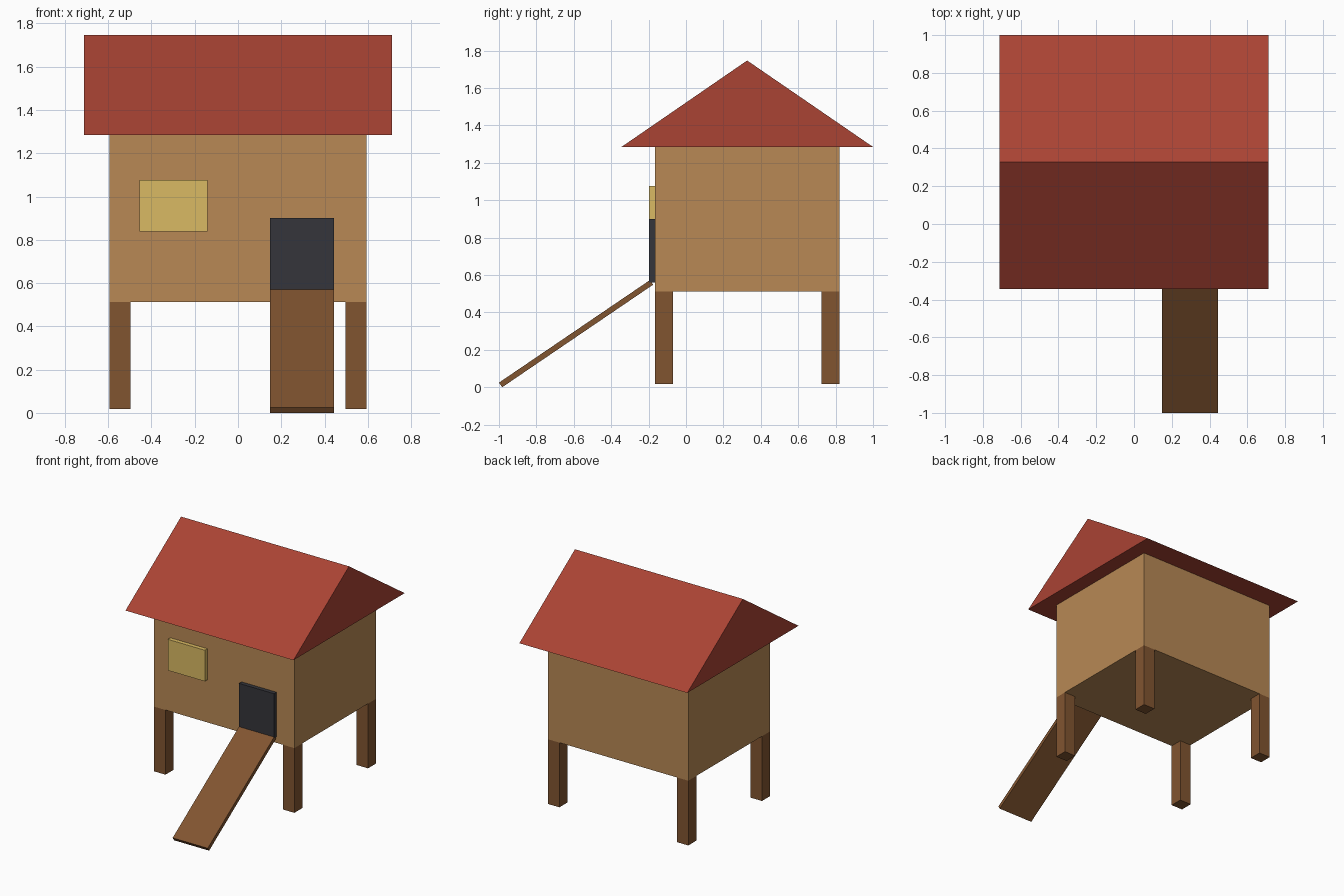
import bpy, bmesh
from math import atan2, hypot
from mathutils import Matrix

if "Cube" in bpy.data.objects:
    bpy.data.objects.remove(bpy.data.objects["Cube"])


def material(name, rgb):
    m = bpy.data.materials.new(name)
    m.diffuse_color = (*rgb, 1.0)
    m.use_nodes = True
    m.node_tree.nodes["Principled BSDF"].inputs["Base Color"].default_value = m.diffuse_color
    return m


WALL = material("wall_wood", (0.48, 0.25, 0.09))
DARK = material("leg_wood", (0.22, 0.09, 0.03))
ROOF = material("roof_red", (0.40, 0.056, 0.034))
BLACK = material("door_dark", (0.036, 0.036, 0.043))
YELLOW = material("window_yellow", (0.70, 0.49, 0.125))


def add_object(name, bm, mat):
    bmesh.ops.recalc_face_normals(bm, faces=bm.faces)
    me = bpy.data.meshes.new(name)
    bm.to_mesh(me)
    bm.free()
    me.materials.append(mat)
    ob = bpy.data.objects.new(name, me)
    bpy.context.collection.objects.link(ob)
    return ob


def box(name, x, y, z, mat):
    """Box from (min, max) ranges; the origin sits at its centre."""
    bm = bmesh.new()
    bmesh.ops.create_cube(bm, size=1)
    bmesh.ops.scale(bm, vec=[r[1] - r[0] for r in (x, y, z)], verts=bm.verts)
    ob = add_object(name, bm, mat)
    ob.location = [(r[0] + r[1]) / 2 for r in (x, y, z)]
    return ob


MID_Y = 0.327                      # centre line of the house
HALF_X, HALF_Y = 0.594, 0.494      # half size of the house
FRONT = MID_Y - HALF_Y
FLOOR, EAVES, RIDGE = 0.513, 1.285, 1.747
LEG = 0.097

# House body
box("house_body", (-HALF_X, HALF_X), (FRONT, MID_Y + HALF_Y), (FLOOR, EAVES), WALL)

# Four corner legs
for sx, side in ((-1, "left"), (1, "right")):
    for sy, end in ((-1, "front"), (1, "back")):
        xs = sorted((sx * HALF_X, sx * (HALF_X - LEG)))
        ys = sorted((MID_Y + sy * HALF_Y, MID_Y + sy * (HALF_Y - LEG)))
        box(f"{end}_{side}_leg", xs, ys, (0.018, FLOOR), DARK)

# Gable roof: triangle profile extruded along x
bm = bmesh.new()
profile = [(-0.345, EAVES), (1.0, EAVES), (MID_Y, RIDGE)]
gable = bm.faces.new([bm.verts.new((-0.711, y, z)) for y, z in profile])
ext = bmesh.ops.extrude_face_region(bm, geom=[gable], use_keep_orig=True)
bmesh.ops.translate(bm, vec=(1.422, 0, 0),
                    verts=[v for v in ext["geom"] if isinstance(v, bmesh.types.BMVert)])
add_object("roof", bm, ROOF)

# Door and window panels on the front wall
box("door", (0.147, 0.444), (-0.198, FRONT), (0.56, 0.901), BLACK)
box("window", (-0.456, -0.142), (-0.198, FRONT), (0.839, 1.077), YELLOW)

# Sloping ramp up to the door, placed by its centre line
(y0, z0), (y1, z1) = (-0.9915, 0.0125), (-0.184, 0.561)
length = hypot(y1 - y0, z1 - z0)
ramp = box("ramp", (0.147, 0.444), (-length / 2, length / 2), (-0.015, 0.015), DARK)
ramp.location.y, ramp.location.z = (y0 + y1) / 2, (z0 + z1) / 2
ramp.rotation_euler.x = atan2(z1 - z0, y1 - y0)
